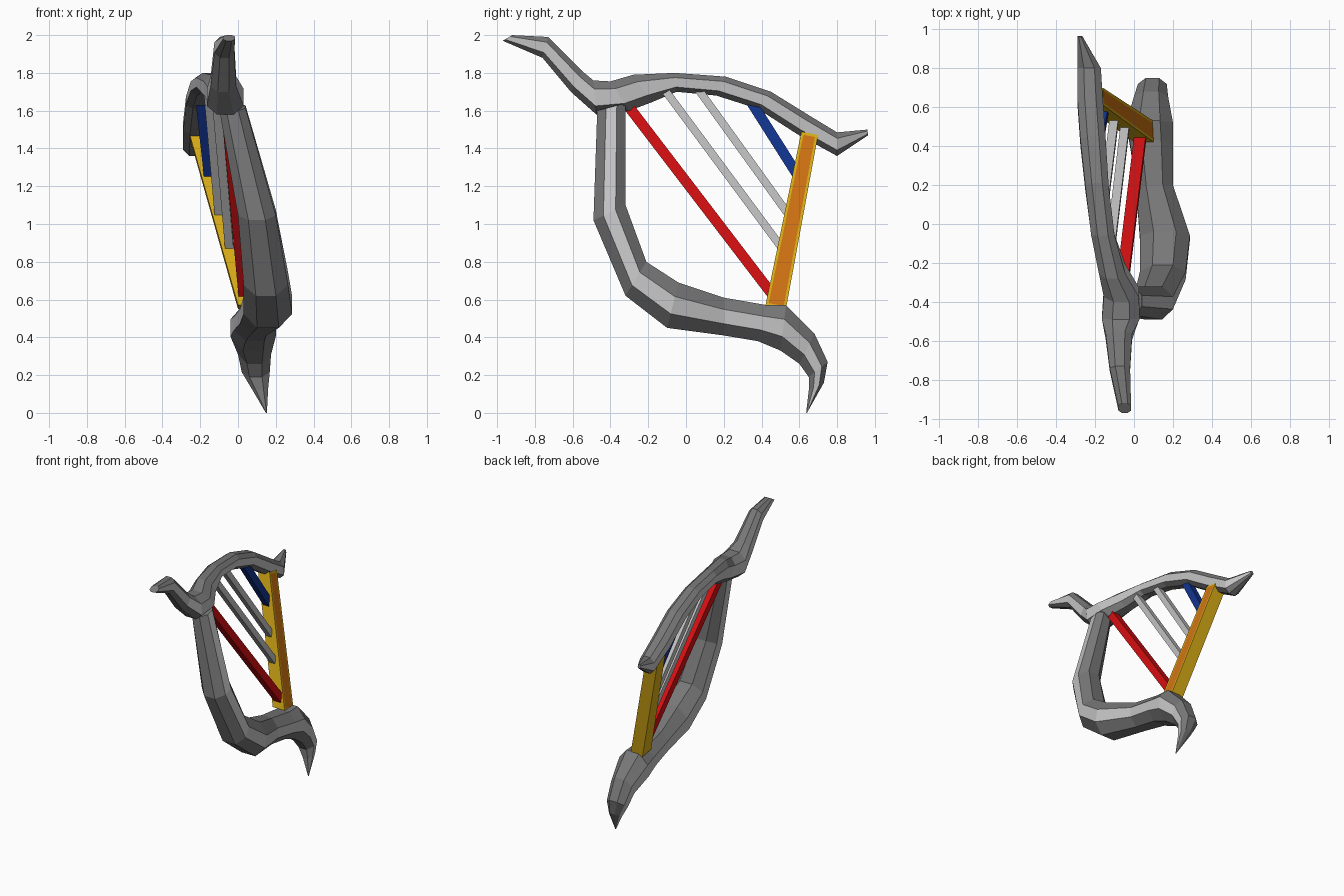
import bpy, bmesh
from mathutils import Vector

if "Cube" in bpy.data.objects:
    bpy.data.objects.remove(bpy.data.objects["Cube"])


def material(name, rgb):
    m = bpy.data.materials.new(name)
    m.diffuse_color = (*rgb, 1)
    m.use_nodes = True
    m.node_tree.nodes["Principled BSDF"].inputs["Base Color"].default_value = m.diffuse_color
    return m


dark = material("dark_grey", (0.19, 0.19, 0.19))
light = material("light_grey", (0.55, 0.55, 0.55))
red = material("red", (0.68, 0.005, 0.006))
blue = material("blue", (0.006, 0.035, 0.28))
gold = material("gold", (0.70, 0.42, 0.008))
orange = material("orange", (0.62, 0.17, 0.006))


def finish(name, bm, mats):
    bmesh.ops.recalc_face_normals(bm, faces=bm.faces)
    me = bpy.data.meshes.new(name)
    bm.to_mesh(me)
    bm.free()
    for m in mats:
        me.materials.append(m)
    ob = bpy.data.objects.new(name, me)
    bpy.context.collection.objects.link(ob)
    return ob


# Octagonal sweep; each station: x min, x max, inner edge y z, outer edge y z
def sweep(name, stations, flat_x, flat_v, light_sides):
    bm = bmesh.new()
    section = [(1, -flat_v), (1, flat_v), (flat_x, 1), (-flat_x, 1),
               (-1, flat_v), (-1, -flat_v), (-flat_x, -1), (flat_x, -1)]
    rings = []
    for x0, x1, yi, zi, yo, zo in stations:
        c = Vector(((x0 + x1) / 2, (yi + yo) / 2, (zi + zo) / 2))
        u = Vector(((x1 - x0) / 2, 0, 0))
        v = Vector((0, (yi - yo) / 2, (zi - zo) / 2))
        rings.append([bm.verts.new(c + u * a + v * b) for a, b in section])
    for r, s in zip(rings, rings[1:]):
        for k in range(8):
            f = bm.faces.new((r[k], r[(k + 1) % 8], s[(k + 1) % 8], s[k]))
            f.material_index = int(k in light_sides)
    bm.faces.new(rings[0])
    bm.faces.new(rings[-1][::-1])
    return finish(name, bm, [dark, light])


# Straight bar between two points, with width along x and thickness in the yz plane
def bar(name, a, b, width, thick_a, thick_b, mats, panel=False):
    bm = bmesh.new()
    a, b = Vector(a), Vector(b)
    n = (b - a).cross(Vector((1, 0, 0))).normalized()
    rings = []
    for p, t in ((a, thick_a), (b, thick_b)):
        rings.append([bm.verts.new(p + Vector((sx * width / 2, 0, 0)) + n * sn * t / 2)
                      for sx, sn in ((1, -1), (1, 1), (-1, 1), (-1, -1))])
    for k in range(4):
        j = (k + 1) % 4
        bm.faces.new((rings[0][k], rings[0][j], rings[1][j], rings[1][k]))
    bm.faces.new(rings[0])
    bm.faces.new(rings[1][::-1])
    bmesh.ops.recalc_face_normals(bm, faces=bm.faces)
    if panel:
        side = max(bm.faces, key=lambda f: f.normal.x)
        bmesh.ops.inset_region(bm, faces=[side], thickness=0.02)
        side.material_index = 1
    return finish(name, bm, mats)


# Front pillar curving into the base and its pointed foot
sweep("pillar_and_base", [
    (-0.10, 0.04, -0.32, 1.64, -0.47, 1.60),
    (0.00, 0.20, -0.32, 1.10, -0.49, 1.02),
    (0.03, 0.265, -0.21, 0.80, -0.32, 0.62),
    (0.03, 0.287, -0.04, 0.69, -0.10, 0.45),
    (0.01, 0.20, 0.20, 0.61, 0.20, 0.41),
    (-0.02, 0.20, 0.43, 0.57, 0.38, 0.38),
    (-0.04, 0.20, 0.53, 0.57, 0.50, 0.33),
    (0.00, 0.175, 0.68, 0.42, 0.60, 0.26),
    (0.02, 0.168, 0.75, 0.27, 0.65, 0.19),
    (0.07, 0.16, 0.73, 0.16, 0.65, 0.12),
    (0.147, 0.153, 0.642, 0.003, 0.636, 0.00),
], 0.45, 0.38, (0, 4))

# Arched neck with a raised horn at the front and a curl at the back
sweep("neck", [
    (-0.08, -0.015, -0.97, 1.97, -0.92, 2.00),
    (-0.125, -0.02, -0.76, 1.88, -0.73, 1.99),
    (-0.145, -0.01, -0.61, 1.70, -0.55, 1.81),
    (-0.165, 0.03, -0.475, 1.58, -0.49, 1.76),
    (-0.155, 0.025, -0.30, 1.60, -0.40, 1.755),
    (-0.18, -0.045, -0.18, 1.645, -0.28, 1.79),
    (-0.22, -0.10, -0.05, 1.70, -0.06, 1.80),
    (-0.25, -0.13, 0.16, 1.68, 0.21, 1.78),
    (-0.275, -0.145, 0.38, 1.61, 0.45, 1.70),
    (-0.29, -0.16, 0.59, 1.475, 0.66, 1.57),
    (-0.29, -0.17, 0.80, 1.36, 0.80, 1.485),
    (-0.29, -0.265, 0.965, 1.47, 0.96, 1.50),
], 0.45, 0.5, (0, 4))

# Back post with an orange panel on its right side
bar("back_post", (-0.21, 0.655, 1.48), (0.05, 0.475, 0.56), 0.10, 0.09, 0.11,
    [gold, orange], panel=True)

# Strings
for name, a, b, width, mat in (
    ("red_string", (-0.06, -0.31, 1.63), (0.035, 0.47, 0.61), 0.06, red),
    ("long_grey_string", (-0.12, -0.12, 1.72), (-0.045, 0.51, 0.87), 0.045, light),
    ("short_grey_string", (-0.16, 0.06, 1.72), (-0.10, 0.55, 1.04), 0.045, light),
    ("blue_string", (-0.20, 0.33, 1.67), (-0.155, 0.59, 1.26), 0.05, blue),
):
    thick = 0.042 if mat is light else 0.055
    bar(name, a, b, width, thick, thick, [mat])
